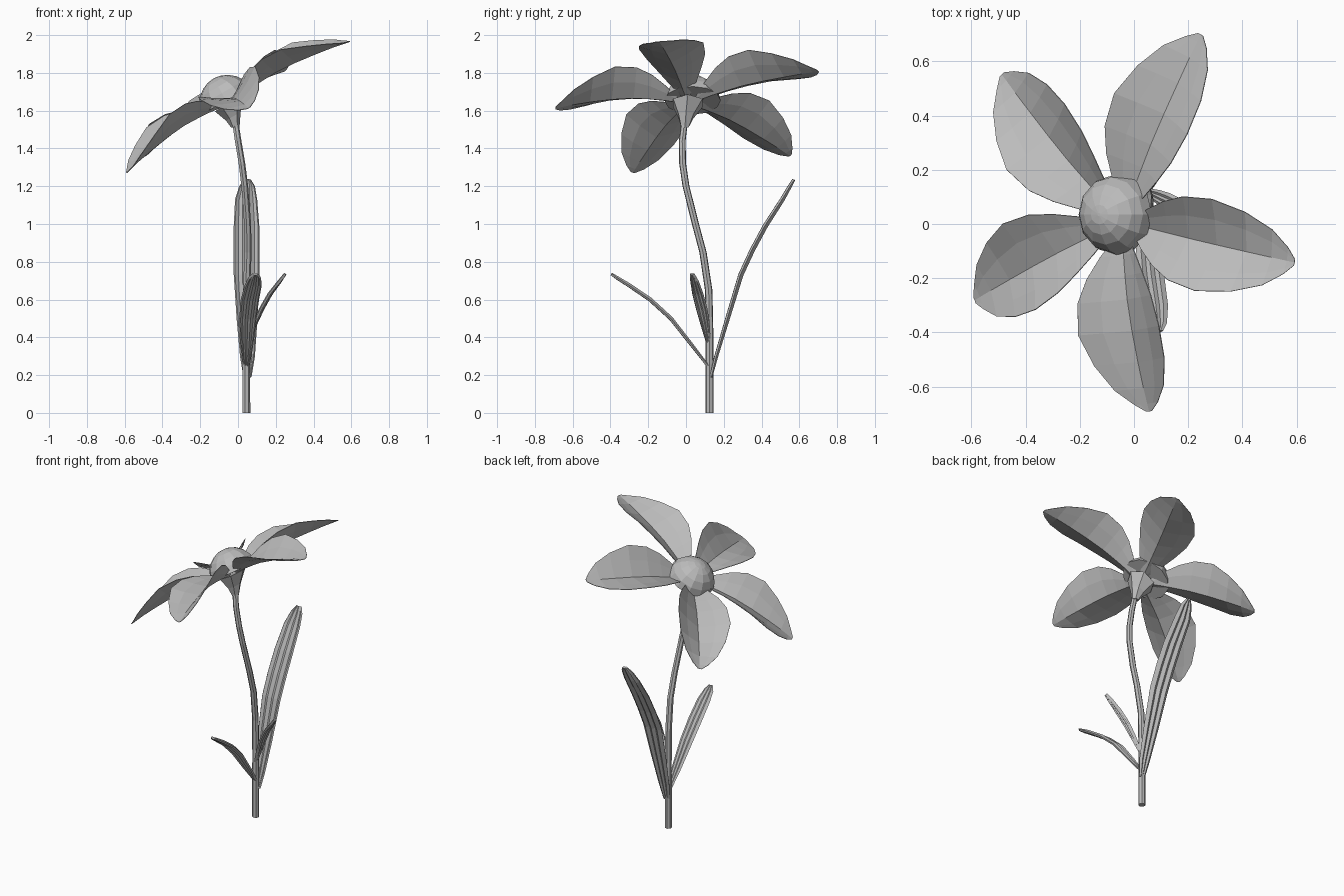
import bpy, bmesh, math
from mathutils import Vector, Matrix

if "Cube" in bpy.data.objects:
    bpy.data.objects.remove(bpy.data.objects["Cube"], do_unlink=True)

grey = bpy.data.materials.new("plain_grey")
grey.use_nodes = True
grey.diffuse_color = (0.5, 0.5, 0.5, 1)
grey.node_tree.nodes["Principled BSDF"].inputs["Base Color"].default_value = (0.5, 0.5, 0.5, 1)


def make_object(name, bm, thickness=0, recalc=True):
    if recalc:
        bmesh.ops.recalc_face_normals(bm, faces=bm.faces)
    mesh = bpy.data.meshes.new(name)
    bm.to_mesh(mesh)
    bm.free()
    mesh.materials.append(grey)
    obj = bpy.data.objects.new(name, mesh)
    bpy.context.collection.objects.link(obj)
    if thickness:
        solid = obj.modifiers.new("thickness", "SOLIDIFY")
        solid.thickness = thickness
        solid.offset = 0
    return obj


def loft(name, rows, closed=False, thickness=0):
    """Skin a list of equal-length point rows, as a tube or a sheet."""
    bm = bmesh.new()
    grid = [[bm.verts.new(p) for p in row] for row in rows]
    count = len(grid[0])
    for a, b in zip(grid, grid[1:]):
        for i in range(count if closed else count - 1):
            j = (i + 1) % count
            bm.faces.new((a[i], a[j], b[j], b[i]))
    if closed:
        bm.faces.new(grid[0][::-1])
        bm.faces.new(grid[-1])
    return make_object(name, bm, thickness, recalc=closed)


def ring(centre, radius, sides, turn=Matrix.Identity(3)):
    return [Vector(centre) + turn @ Vector((radius * math.cos(t), radius * math.sin(t), 0))
            for t in (math.tau * i / sides for i in range(sides))]


# Stem
stem_path = [(0.043, 0.125, 0), (0.043, 0.125, 0.4), (0.045, 0.12, 0.65), (0.052, 0.09, 0.85),
             (0.05, 0.05, 1.0), (0.035, 0.0, 1.2), (0.02, -0.018, 1.32),
             (0.0, -0.02, 1.44), (-0.015, -0.008, 1.54)]
loft("stem", [ring(p, 0.022 - 0.004 * p[2] / 1.5, 7) for p in stem_path], closed=True)

# Flower frame, leaning towards -x
tilt = Matrix.Rotation(math.radians(-30), 3, "Y")
heart = Vector((-0.05, 0.01, 1.65))

# Calyx
loft("calyx", [ring((-0.014, -0.006, 1.51), 0.022, 6),
               ring((-0.025, 0.0, 1.57), 0.045, 6, tilt),
               ring(heart - tilt @ Vector((0, 0, 0.01)), 0.09, 6, tilt)], closed=True)

# Domed flower centre: stacked rings from rim to crown
dome_centre = Vector((-0.055, 0.035, 1.64))
dome_rows = []
for a in (6, 24, 42, 60, 76, 88):
    a = math.radians(a)
    dome_rows.append(ring(dome_centre + tilt @ Vector((0, 0, 0.15 * math.sin(a))),
                          0.15 * math.cos(a), 12, tilt))
loft("flower_centre", dome_rows, closed=True)

# Petals: distance along, half width, keel height, edge height
petal_profile = [(0.05, 0.02, -0.01, 0.0), (0.13, 0.075, 0.0, 0.045), (0.21, 0.12, 0.005, 0.083),
                 (0.3, 0.157, 0.008, 0.105), (0.42, 0.173, 0.0, 0.1), (0.54, 0.15, -0.015, 0.05),
                 (0.64, 0.105, -0.03, 0.002), (0.7, 0.05, -0.042, -0.033), (0.73, 0.012, -0.048, -0.046)]
# Petals: angle, length scale, upward bend
petals = [(-12, 1.0, 0.0), (64, 1.05, 0.07), (134, 1.03, 0.03), (204, 0.98, -0.02), (276, 0.965, -0.07)]
for n, (angle, length, bend) in enumerate(petals):
    spin = tilt @ Matrix.Rotation(math.radians(angle), 3, "Z")
    rows = []
    for dist, half, keel, edge in petal_profile:
        row = []
        for s in (-1, -0.55, 0, 0.55, 1):
            height = keel + (edge - keel) * abs(s) ** 1.2 + bend * dist * dist
            row.append(heart + spin @ Vector((dist * length, s * half, height)))
        rows.append(row)
    loft(f"petal_{n + 1}", rows, thickness=0.003)


# Leaves: pleated strips, path points with half widths
def leaf(name, path, side):
    side = Vector(side).normalized()
    rows = []
    for i, (x, y, z, half) in enumerate(path):
        ahead = Vector(path[min(i + 1, len(path) - 1)][:3])
        behind = Vector(path[max(i - 1, 0)][:3])
        out = side.cross(ahead - behind).normalized()
        rows.append([Vector((x, y, z)) + side * half * (k / 3)
                     + out * (0.12 * half * (1 if k % 2 else -1)) for k in range(-3, 4)])
    loft(name, rows, thickness=0.012)


leaf("tall_back_leaf", [(0.05, 0.132, 0.19, 0.018), (0.05, 0.16, 0.3, 0.036), (0.048, 0.22, 0.5, 0.052),
                        (0.045, 0.29, 0.73, 0.064), (0.045, 0.35, 0.86, 0.065), (0.045, 0.42, 0.99, 0.064),
                        (0.043, 0.51, 1.13, 0.055), (0.048, 0.55, 1.2, 0.038), (0.05, 0.57, 1.235, 0.015)],
     (1, 0, 0))
leaf("front_leaf", [(0.045, 0.115, 0.25, 0.014), (0.048, 0.03, 0.36, 0.03), (0.052, -0.08, 0.5, 0.042),
                    (0.063, -0.19, 0.6, 0.045), (0.08, -0.3, 0.675, 0.042), (0.088, -0.365, 0.715, 0.03),
                    (0.092, -0.395, 0.735, 0.012)], (1, 0, 0))
leaf("side_leaf", [(0.05, 0.118, 0.37, 0.01), (0.09, 0.1, 0.47, 0.022), (0.125, 0.083, 0.55, 0.028),
                   (0.17, 0.062, 0.63, 0.027), (0.22, 0.045, 0.695, 0.02), (0.25, 0.032, 0.735, 0.009)],
     (0.25, 1, 0))
